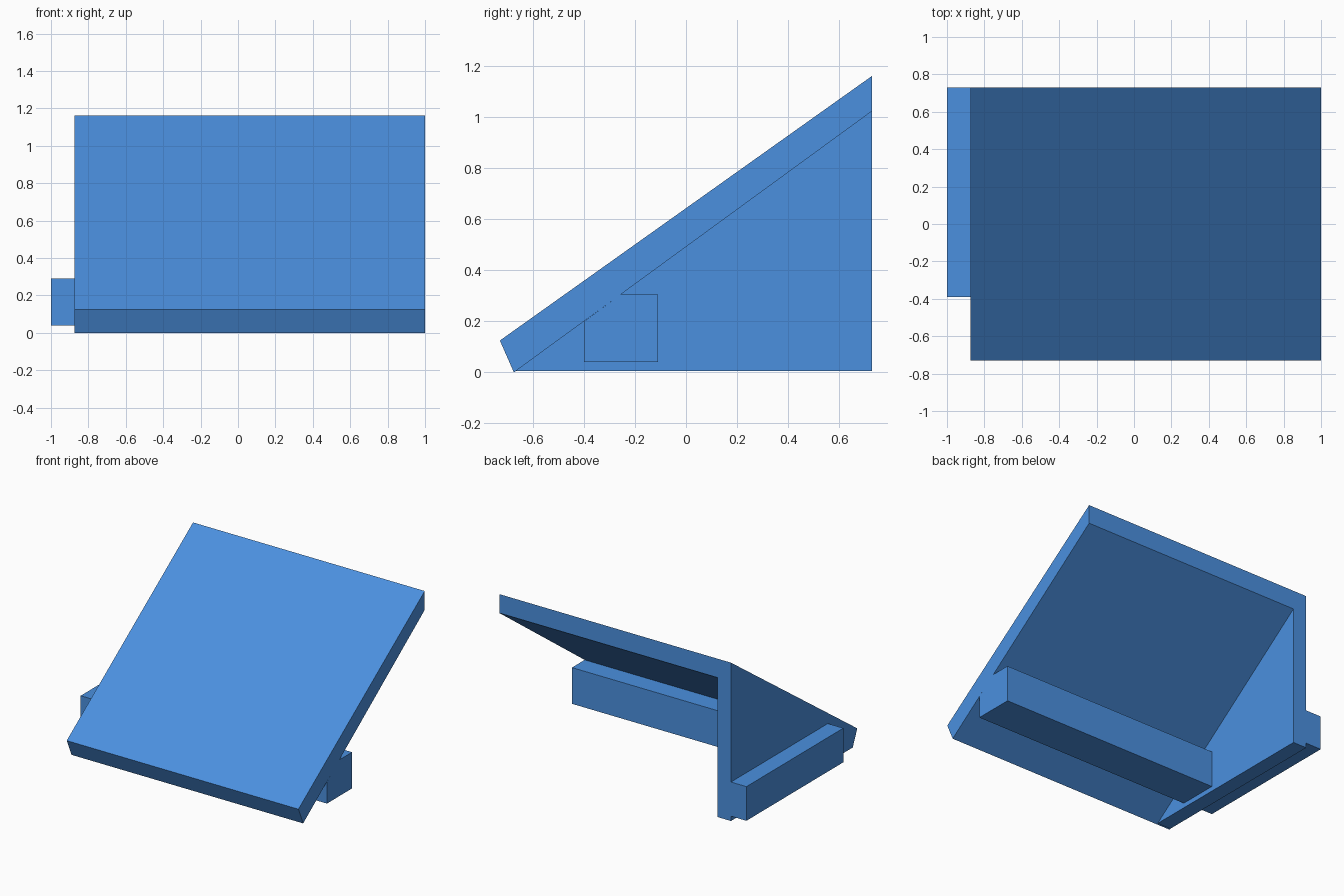
import bpy
import bmesh

cube = bpy.data.objects.get("Cube")
if cube:
    bpy.data.objects.remove(cube, do_unlink=True)

blue = bpy.data.materials.new("blue")
blue.use_nodes = True
colour = (0.07, 0.28, 0.74, 1)
blue.diffuse_color = colour
blue.node_tree.nodes["Principled BSDF"].inputs["Base Color"].default_value = colour


def extrude_profile(name, profile, x_min, x_max):
    """Extrude a (y, z) outline along x into a solid."""
    bm = bmesh.new()
    face = bm.faces.new([bm.verts.new((x_min, y, z)) for y, z in profile])
    result = bmesh.ops.extrude_face_region(bm, geom=[face])
    moved = [v for v in result["geom"] if isinstance(v, bmesh.types.BMVert)]
    bmesh.ops.translate(bm, verts=moved, vec=(x_max - x_min, 0, 0))
    bmesh.ops.recalc_face_normals(bm, faces=bm.faces)
    mesh = bpy.data.meshes.new(name)
    bm.to_mesh(mesh)
    bm.free()
    mesh.materials.append(blue)
    obj = bpy.data.objects.new(name, mesh)
    bpy.context.collection.objects.link(obj)
    return obj


LEFT, INNER, RIGHT = -0.875, -0.765, 1.0
BACK = 0.73
FRONT_FOOT = (-0.675, 0.0)
BACK_UNDER = (BACK, 1.025)

# Sloping top slab
extrude_profile("sloped_slab",
                [(-BACK, 0.125), FRONT_FOOT, BACK_UNDER, (BACK, 1.163)],
                LEFT, RIGHT)

# Triangular side wall under one edge of the slab
extrude_profile("side_wall",
                [FRONT_FOOT, (-0.668, 0.005), (BACK, 0.005), BACK_UNDER],
                LEFT, INNER)

# Cross bar below the slab, its upper front corner trimmed to the slope
extrude_profile("cross_bar",
                [(-0.4, 0.04), (-0.11, 0.04), (-0.11, 0.305),
                 (-0.257, 0.305), (-0.4, 0.2)],
                INNER, RIGHT)

# Rail along the outside of the side wall
extrude_profile("side_rail",
                [(-0.39, 0.04), (BACK, 0.04), (BACK, 0.29), (-0.39, 0.29)],
                -1.0, LEFT)
